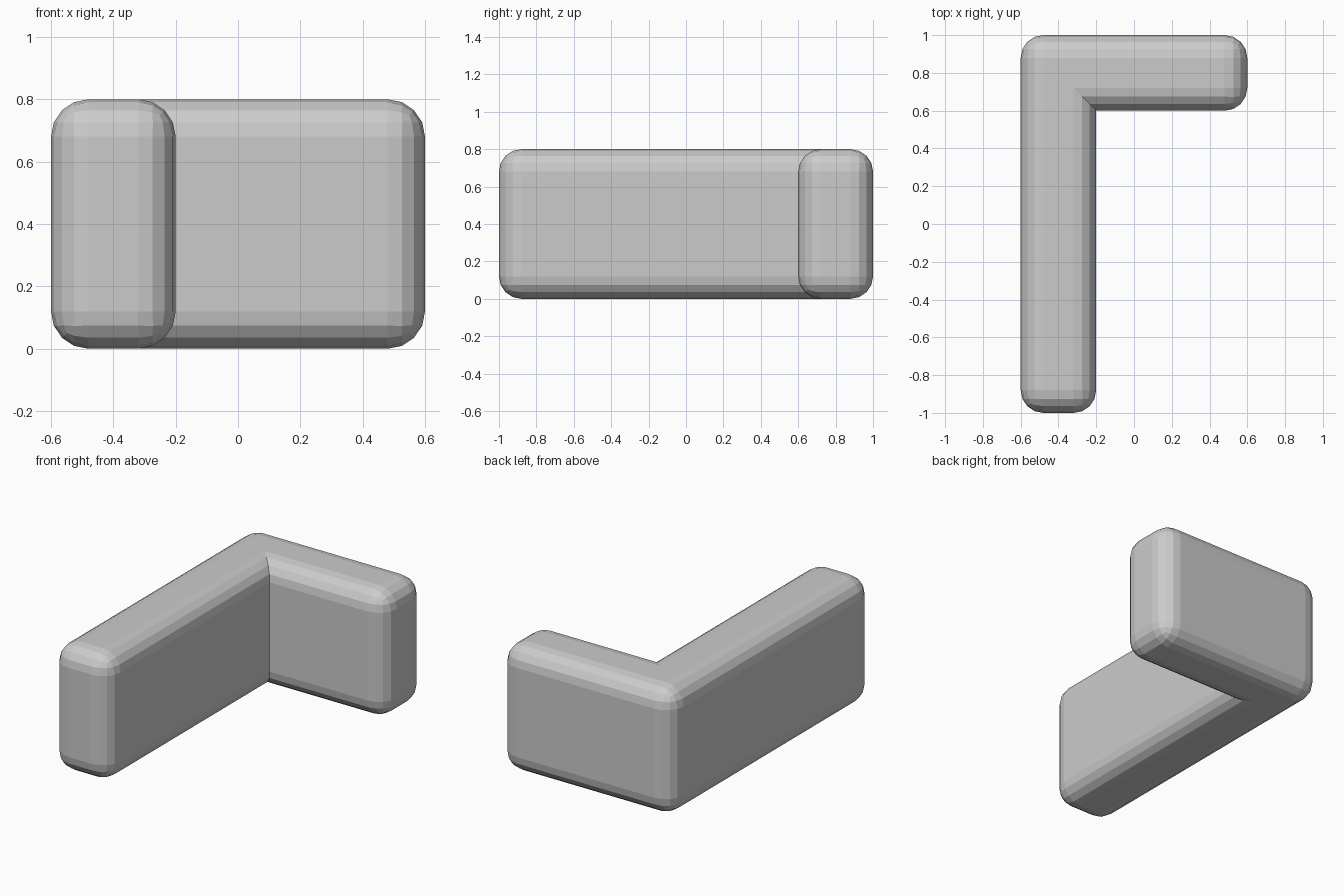
import bpy, bmesh
from mathutils import Vector

if "Cube" in bpy.data.objects:
    bpy.data.objects.remove(bpy.data.objects["Cube"])

# L-shaped block: extrude the plan profile upwards
bm = bmesh.new()
profile = [(-0.6, -1), (-0.2, -1), (-0.2, 0.6), (0.6, 0.6), (0.6, 1), (-0.6, 1)]
base = bm.faces.new([bm.verts.new((x, y, 0)) for x, y in profile])
top = bmesh.ops.extrude_face_region(bm, geom=[base])["geom"]
bmesh.ops.translate(bm, vec=(0, 0, 0.8),
                    verts=[v for v in top if isinstance(v, bmesh.types.BMVert)])
bmesh.ops.recalc_face_normals(bm, faces=bm.faces)

# Round every edge except the sharp inner corner
inner = Vector((-0.2, 0.6))
edges = [e for e in bm.edges
         if not all((v.co.xy - inner).length < 1e-4 for v in e.verts)]
bmesh.ops.bevel(bm, geom=edges, offset=0.12, offset_type='OFFSET', segments=4,
                profile=0.5, affect='EDGES')

mesh = bpy.data.meshes.new("corner_block")
bm.to_mesh(mesh)
bm.free()
block = bpy.data.objects.new("corner_block", mesh)
bpy.context.collection.objects.link(block)
